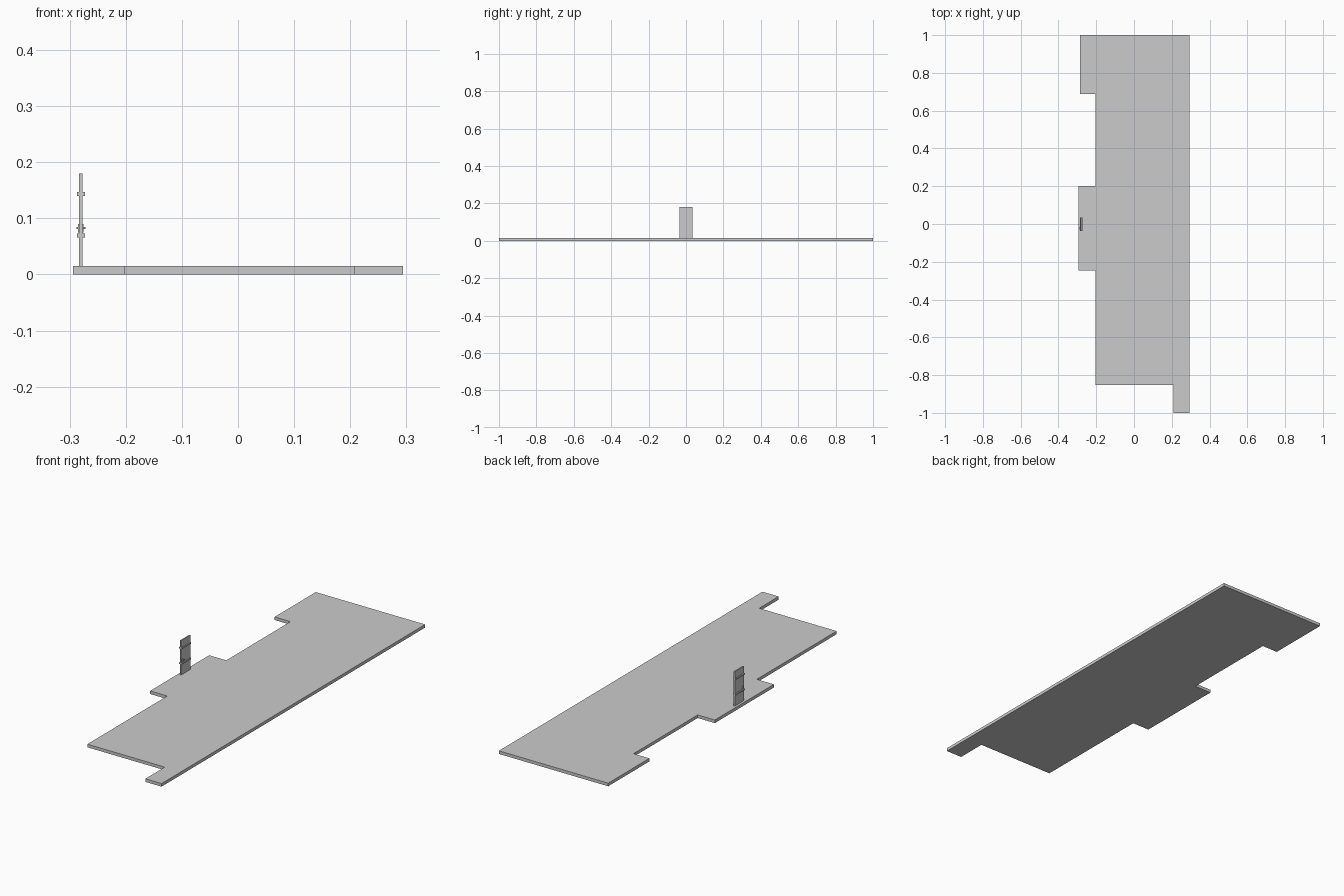
import bpy, bmesh
from mathutils import Matrix, Vector

if "Cube" in bpy.data.objects:
    bpy.data.objects.remove(bpy.data.objects["Cube"])


def finish(name, bm):
    bmesh.ops.recalc_face_normals(bm, faces=bm.faces[:])
    mesh = bpy.data.meshes.new(name)
    bm.to_mesh(mesh)
    bm.free()
    ob = bpy.data.objects.new(name, mesh)
    bpy.context.collection.objects.link(ob)
    return ob


def box(name, lo, hi):
    lo, hi = Vector(lo), Vector(hi)
    bm = bmesh.new()
    bmesh.ops.create_cube(bm, size=1, matrix=Matrix.Translation((lo + hi) / 2)
                          @ Matrix.Diagonal((*(hi - lo), 1)))
    return finish(name, bm)


def cylinder_x(name, x0, x1, y, z, r):
    bm = bmesh.new()
    bmesh.ops.create_cone(bm, cap_ends=True, segments=16, radius1=r, radius2=r,
                          depth=x1 - x0,
                          matrix=Matrix.Translation(((x0 + x1) / 2, y, z))
                          @ Matrix.Rotation(1.5707963, 4, 'Y'))
    return finish(name, bm)


# Floor slab: stepped outline extruded upwards
T = 0.015
outline = [(0.294, 1), (-0.287, 1), (-0.287, 0.688), (-0.203, 0.688),
           (-0.203, 0.201), (-0.294, 0.201), (-0.294, -0.247), (-0.203, -0.247),
           (-0.203, -0.853), (0.208, -0.853), (0.208, -1), (0.294, -1)]
bm = bmesh.new()
face = bm.faces.new([bm.verts.new((x, y, 0)) for x, y in outline])
ext = bmesh.ops.extrude_face_region(bm, geom=[face])
bmesh.ops.translate(bm, vec=(0, 0, T),
                    verts=[v for v in ext["geom"] if isinstance(v, bmesh.types.BMVert)])
finish("floor_slab", bm)

# Door leaf standing on the slab
X = -0.280
box("door_leaf", (X - 0.003, -0.036, T), (X + 0.003, 0.034, 0.180))

# Cross rails wrapping both faces
for name, z in (("lower_rail", 0.066), ("upper_rail", 0.140)):
    box(name, (X - 0.007, -0.036, z), (X + 0.007, 0.034, z + 0.007))

# Handles on both faces: back plate, stem and lever
for side, s in (("outer", -1), ("inner", 1)):
    def span(a, b):
        return sorted((X + s * a, X + s * b))
    a, b = span(0.003, 0.005)
    box(side + "_handle_plate", (a, -0.030, 0.075), (b, -0.024, 0.090))
    a, b = span(0.004, 0.008)
    cylinder_x(side + "_handle_stem", a, b, -0.027, 0.083, 0.0015)
    a, b = span(0.006, 0.008)
    box(side + "_handle_lever", (a, -0.029, 0.081), (b, -0.016, 0.085))
